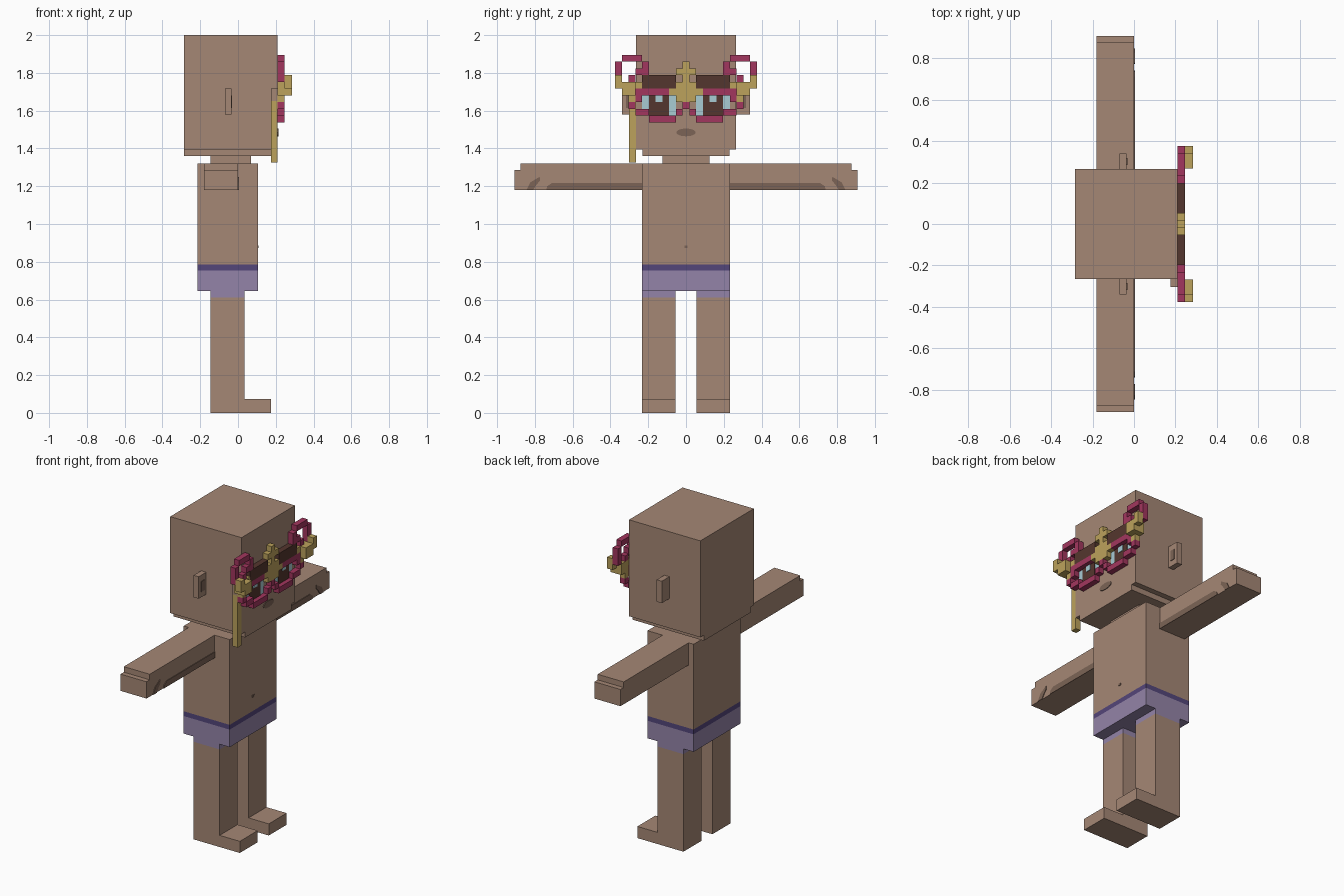
import bpy, bmesh, math
from mathutils import Vector

if "Cube" in bpy.data.objects:
    bpy.data.objects.remove(bpy.data.objects["Cube"], do_unlink=True)


def material(name, rgb):
    lin = [((c / 255 + 0.055) / 1.055) ** 2.4 if c > 10 else c / 3294 for c in rgb]
    m = bpy.data.materials.new(name)
    m.use_nodes = True
    m.diffuse_color = (*lin, 1)
    m.node_tree.nodes["Principled BSDF"].inputs["Base Color"].default_value = (*lin, 1)
    return m


SKIN = material("skin", (165, 135, 117))
SHADE = material("skin shade", (124, 100, 86))
PURPLE = material("shorts purple", (148, 132, 168))
STRIPE = material("waistband purple", (84, 70, 122))
PINK = material("frame pink", (162, 54, 94))
GOLD = material("gold", (188, 162, 92))
BROWN = material("dark brown", (84, 54, 46))
BLUE = material("eye pale blue", (168, 204, 212))


def finish(name, bm, mats):
    me = bpy.data.meshes.new(name)
    bmesh.ops.recalc_face_normals(bm, faces=bm.faces)
    bm.to_mesh(me)
    bm.free()
    for m in mats:
        me.materials.append(m)
    ob = bpy.data.objects.new(name, me)
    bpy.context.collection.objects.link(ob)
    return ob


def add_box(bm, x, y, z):
    vs = bmesh.ops.create_cube(bm, size=1)["verts"]
    for v in vs:
        v.co = [r[0] if c < 0 else r[1] for c, r in zip(v.co, (x, y, z))]


def box(name, x, y, z, mats, cuts=()):
    """Box whose colour changes at each height in cuts, from the bottom up."""
    bm = bmesh.new()
    add_box(bm, x, sorted(y), z)
    for h in cuts:
        bmesh.ops.bisect_plane(bm, geom=bm.verts[:] + bm.edges[:] + bm.faces[:],
                               plane_co=(0, 0, h), plane_no=(0, 0, 1))
    for f in bm.faces:
        f.material_index = sum(f.calc_center_median().z > h for h in cuts)
    return finish(name, bm, mats)


def plate(name, pts, x, mat, t=0.004):
    """Thin painted plate facing +x, from a (y, z) outline."""
    bm = bmesh.new()
    f = bm.faces.new([bm.verts.new((x, y, z)) for y, z in pts])
    r = bmesh.ops.extrude_face_region(bm, geom=[f])
    for v in r["geom"]:
        if isinstance(v, bmesh.types.BMVert):
            v.co.x += t
    return finish(name, bm, [mat])


def rect(y0, y1, z0, z1):
    return [(y0, z0), (y1, z0), (y1, z1), (y0, z1)]


# Head, jaw, neck and torso
box("head", (-0.285, 0.21), (-0.265, 0.265), (1.395, 2.0), [SKIN])
box("jaw", (-0.285, 0.21), (-0.23, 0.23), (1.36, 1.395), [SKIN])
box("neck", (-0.145, 0.07), (-0.125, 0.125), (1.32, 1.36), [SKIN])
box("torso", (-0.215, 0.105), (-0.232, 0.232), (0.645, 1.32),
    [PURPLE, STRIPE, SKIN], (0.755, 0.785))
plate("navel", rect(-0.009, 0.009, 0.872, 0.886), 0.105, SHADE)
plate("lips", [(0.052 * math.cos(a * math.pi / 6), 1.485 + 0.021 * math.sin(a * math.pi / 6))
               for a in range(12)], 0.21, SHADE)

# Paired limbs, ears and painted shading
for s, side in ((1, "left"), (-1, "right")):
    box(side + "_leg", (-0.145, 0.035), (s * 0.055, s * 0.232), (0, 0.645),
        [SKIN, PURPLE], (0.612,))
    box(side + "_foot", (0.035, 0.175), (s * 0.055, s * 0.232), (0, 0.073), [SKIN])
    box(side + "_arm", (-0.18, 0), (s * 0.232, s * 0.875), (1.18, 1.32), [SKIN])
    box(side + "_hand", (-0.18, 0), (s * 0.875, s * 0.907), (1.18, 1.285), [SKIN])
    box(side + "_ear", (-0.07, -0.035), (s * 0.265, s * 0.34), (1.58, 1.718), [SKIN])
    plate(side + "_ear_hollow", rect(s * 0.285, s * 0.318, 1.615, 1.68), -0.035, SHADE)
    plate(side + "_arm_shade", [(s * a, b) for a, b in (
        (0.232, 1.18), (0.74, 1.18), (0.735, 1.2), (0.71, 1.217), (0.232, 1.217))], 0, SHADE)
    plate(side + "_hand_shade", [(s * a, b) for a, b in (
        (0.845, 1.18), (0.825, 1.22), (0.775, 1.25), (0.772, 1.23), (0.79, 1.21),
        (0.81, 1.18))], 0, SHADE)

# Hanging chain beside the face
box("hanging_chain", (0.175, 0.21), (-0.303, -0.265), (1.325, 1.718), [GOLD, SKIN], (1.65,))

# Eyes
U = 0.0357
TOP = 1.895


def cell(c0, c1, r0, r1):
    """Extent of a block of grid cells, columns and rows inclusive."""
    return sorted(((c0 - 0.5) * U, (c1 + 0.5) * U)), (TOP - (r1 + 1) * U, TOP - r0 * U)


def mirrored(c0, c1, s):
    return sorted((s * c0, s * c1))


for s, side in ((1, "left"), (-1, "right")):
    for name, c0, c1, r0, r1, mat, x in (
            ("eye_white", 2, 6, 6, 8, BLUE, 0.21), ("iris", 3, 5, 6, 8, BROWN, 0.214),
            ("eye_glint", 4, 4, 6, 6, BLUE, 0.218)):
        y, z = cell(*mirrored(c0, c1, s), r0, r1)
        plate(side + "_" + name, rect(*y, *z), x, mat)


# Spectacles made of blocks: (first column, last column, first row, last row)
def blocks(name, cells, x, mat):
    bm = bmesh.new()
    for c0, c1, r0, r1 in cells:
        for s in ((1, -1) if c1 else (1,)):
            add_box(bm, x, *cell(*mirrored(c0, c1, s), r0, r1))
    return finish(name, bm, [mat])


FRONT = (0.21, 0.246)
blocks("spectacle_frame", [
    (7, 9, 0, 0), (10, 10, 1, 3), (6, 6, 1, 2), (7, 7, 2, 2), (8, 8, 3, 3), (3, 7, 5, 5),
    (7, 7, 6, 6), (8, 8, 7, 7), (7, 7, 8, 8), (6, 6, 8, 8), (2, 5, 9, 9),
    (1, 1, 8, 8), (0, 0, 7, 7)], FRONT, PINK)
blocks("brow_panels", [(2, 6, 3, 4)], FRONT, BROWN)
blocks("bridge_ornament", [
    (0, 0, 1, 6), (1, 1, 2, 2), (1, 1, 4, 6), (2, 2, 5, 5)], FRONT, GOLD)
blocks("hinge_ornament_back", [(8, 9, 4, 5), (7, 7, 4, 4), (8, 8, 6, 6)], FRONT, GOLD)
blocks("hinge_ornament_front", [
    (10, 10, 3, 4), (8, 9, 4, 4), (9, 9, 5, 5), (8, 8, 5, 5)], (0.246, 0.285), GOLD)
